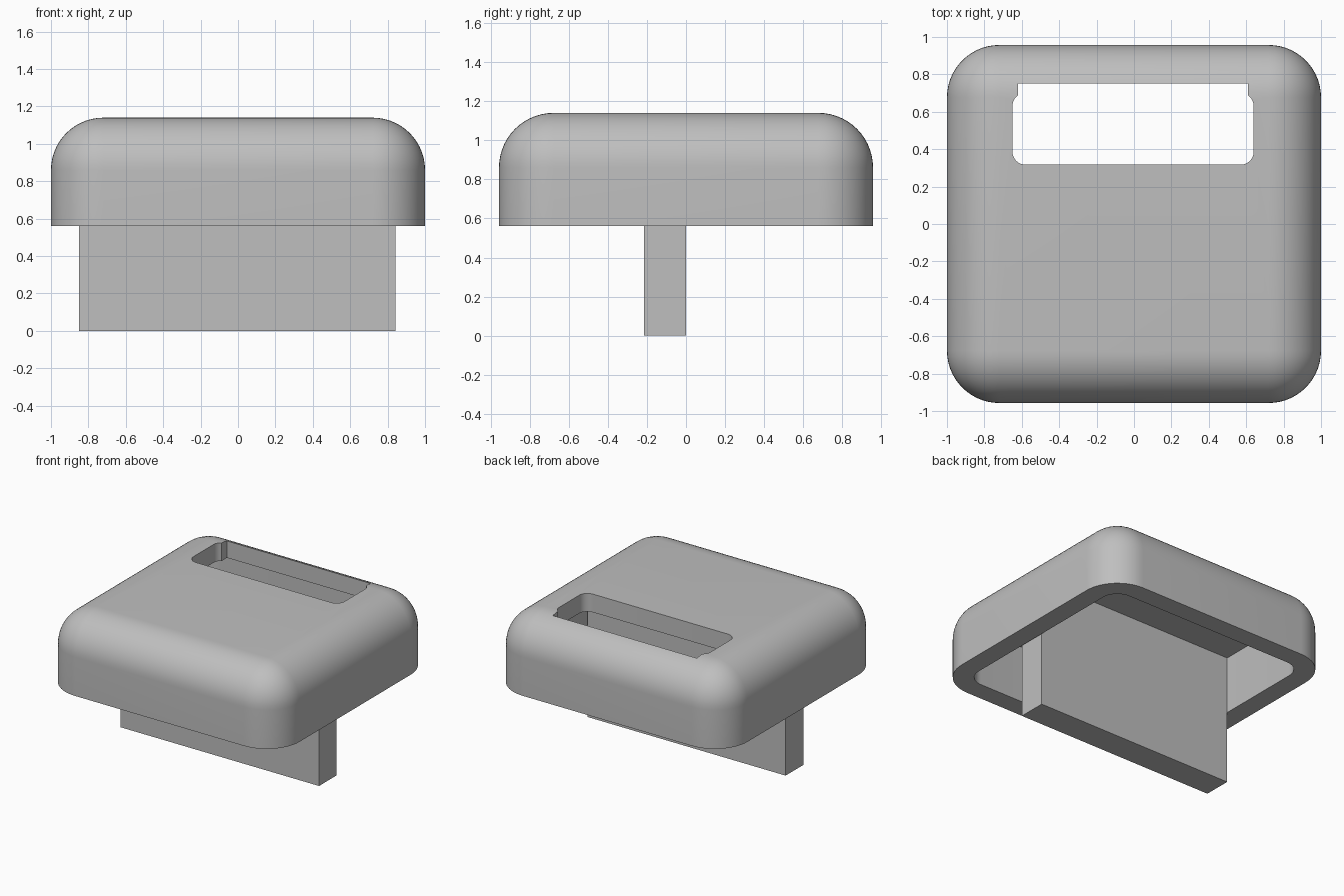
import bpy
import bmesh

default = bpy.data.objects.get("Cube")
if default:
    bpy.data.objects.remove(default, do_unlink=True)

grey = bpy.data.materials.new("plain_grey")
grey.use_nodes = True
colour = (0.52, 0.52, 0.52, 1)
grey.diffuse_color = colour
bsdf = next(n for n in grey.node_tree.nodes if n.type == 'BSDF_PRINCIPLED')
bsdf.inputs["Base Color"].default_value = colour


def box(name, x, y, z, radius=0, segments=8, round_top=False):
    """Box from (min, max) ranges, with rounded upright edges and optionally top edges."""
    bm = bmesh.new()
    bmesh.ops.create_cube(bm, size=1)
    for v in bm.verts:
        v.co = [lo + (c + 0.5) * (hi - lo) for c, (lo, hi) in zip(v.co, (x, y, z))]
    if radius:
        mid = sum(z) / 2
        edges = []
        for e in bm.edges:
            a, b = (v.co.z > mid for v in e.verts)
            if a != b or (round_top and a and b):
                edges.append(e)
        bmesh.ops.bevel(bm, geom=edges, offset=radius, segments=segments,
                        profile=0.5, affect='EDGES', clamp_overlap=True)
    bmesh.ops.recalc_face_normals(bm, faces=bm.faces)
    mesh = bpy.data.meshes.new(name)
    bm.to_mesh(mesh)
    bm.free()
    mesh.materials.append(grey)
    obj = bpy.data.objects.new(name, mesh)
    bpy.context.collection.objects.link(obj)
    return obj


def activate(obj):
    bpy.ops.object.select_all(action='DESELECT')
    obj.select_set(True)
    bpy.context.view_layer.objects.active = obj


def cut(target, cutter):
    cutter.hide_render = True
    mod = target.modifiers.new("cut", 'BOOLEAN')
    mod.operation = 'DIFFERENCE'
    mod.solver = 'EXACT'
    mod.object = cutter
    activate(target)
    bpy.ops.object.modifier_apply(modifier=mod.name)
    bpy.data.objects.remove(cutter, do_unlink=True)


# Rounded cap, hollow and open underneath
cap = box("cap", (-1, 1), (-0.957, 0.957), (0.56, 1.14), 0.28, 14, round_top=True)
cut(cap, box("cavity", (-0.85, 0.85), (-0.807, 0.807), (0.4, 1.0), 0.13, 10))

# Slot through the top: rounded opening with a squared recess at its back
cut(cap, box("slot_opening", (-0.65, 0.64), (0.317, 0.70), (0.9, 1.3), 0.07))
cut(cap, box("slot_recess", (-0.62, 0.61), (0.5, 0.75), (0.9, 1.3)))
activate(cap)
bpy.ops.object.shade_smooth_by_angle(angle=0.5)

# Upright plate hanging from the ceiling of the cap
box("plate", (-0.85, 0.842), (-0.215, 0), (0, 1.0))
